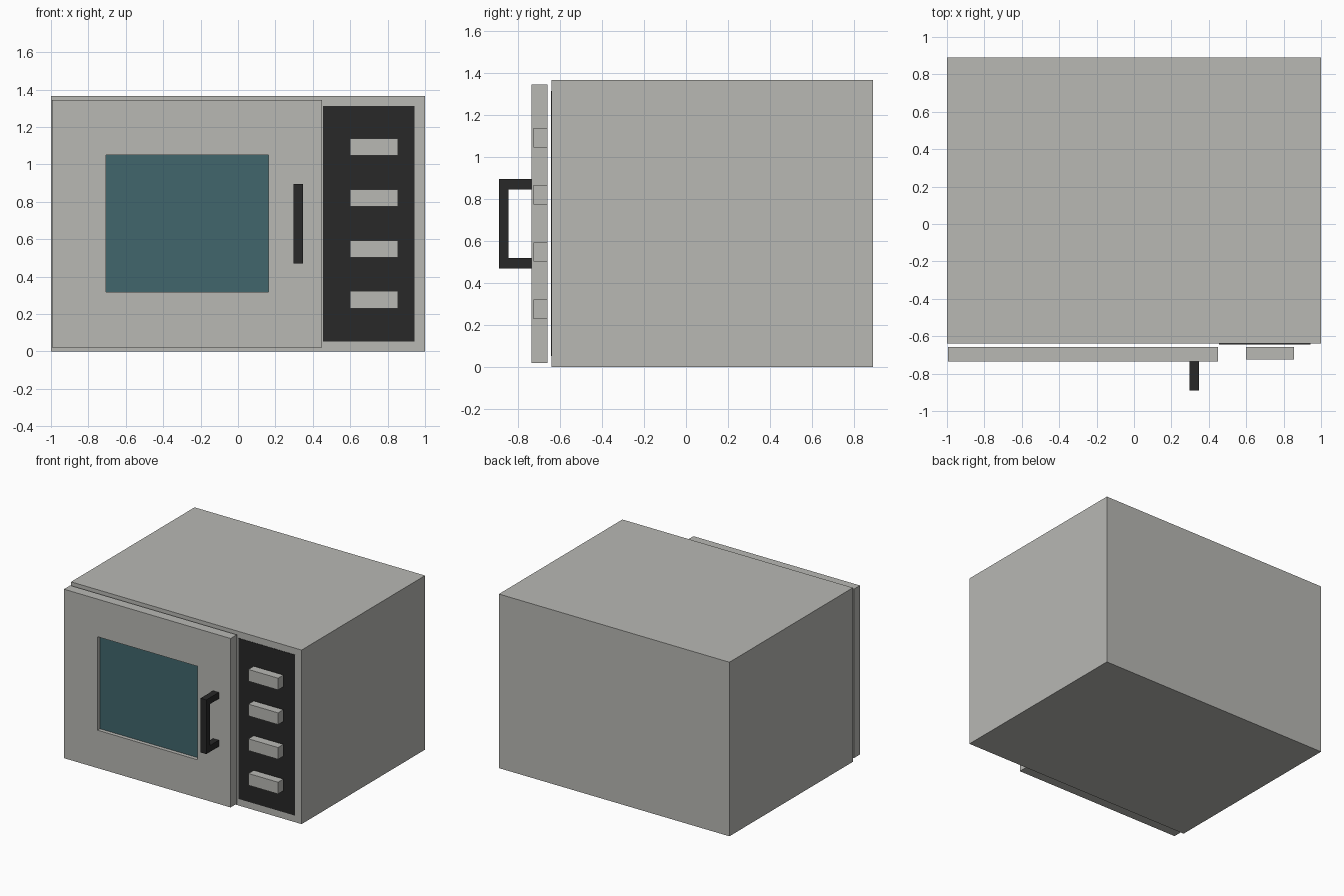
import bpy
import bmesh

if "Cube" in bpy.data.objects:
    bpy.data.objects.remove(bpy.data.objects["Cube"], do_unlink=True)


def material(name, rgb):
    m = bpy.data.materials.new(name)
    m.use_nodes = True
    color = (*rgb, 1)
    m.diffuse_color = color
    m.node_tree.nodes["Principled BSDF"].inputs["Base Color"].default_value = color
    return m


grey = material("warm grey casing", (0.48, 0.48, 0.455))
black = material("black trim", (0.021, 0.021, 0.021))
teal = material("teal glass", (0.053, 0.133, 0.15))


def finish(name, bm, mat):
    bmesh.ops.recalc_face_normals(bm, faces=bm.faces)
    mesh = bpy.data.meshes.new(name)
    bm.to_mesh(mesh)
    bm.free()
    mesh.materials.append(mat)
    obj = bpy.data.objects.new(name, mesh)
    bpy.context.collection.objects.link(obj)
    return obj


def box(name, x, y, z, mat):
    """Box spanning the (low, high) pairs x, y and z."""
    bm = bmesh.new()
    bmesh.ops.create_cube(bm, size=1)
    for v in bm.verts:
        v.co = [low + (high - low) * (c + 0.5)
                for c, (low, high) in zip(v.co, (x, y, z))]
    return finish(name, bm, mat)


def frame(name, x, y, z, hole_x, hole_z, mat):
    """Rectangular slab with a rectangular opening through y."""
    bm = bmesh.new()

    def loop(xs, zs, depth):
        corners = ((0, 0), (1, 0), (1, 1), (0, 1))
        return [bm.verts.new((xs[i], depth, zs[j])) for i, j in corners]

    loops = [loop(x, z, y[0]), loop(hole_x, hole_z, y[0]),
             loop(hole_x, hole_z, y[1]), loop(x, z, y[1])]
    for a, b in zip(loops, loops[1:] + loops[:1]):
        for i in range(4):
            j = (i + 1) % 4
            bm.faces.new((a[i], a[j], b[j], b[i]))
    return finish(name, bm, mat)


def extrude_side_profile(name, points, x, mat):
    """Extrude a y-z outline along x."""
    bm = bmesh.new()
    face = bm.faces.new([bm.verts.new((x[0], py, pz)) for py, pz in points])
    result = bmesh.ops.extrude_face_region(bm, geom=[face], use_keep_orig=True)
    moved = [g for g in result["geom"] if isinstance(g, bmesh.types.BMVert)]
    bmesh.ops.translate(bm, verts=moved, vec=(x[1] - x[0], 0, 0))
    return finish(name, bm, mat)


# Casing and control panel
box("casing", (-1, 1), (-0.64, 0.89), (0, 1.365), grey)
box("control_panel", (0.455, 0.943), (-0.643, -0.639), (0.053, 1.313), black)

# Door with a recessed window
window_x, window_z = (-0.705, 0.163), (0.317, 1.05)
frame("door", (-0.995, 0.45), (-0.735, -0.658), (0.02, 1.345),
      window_x, window_z, grey)
box("window_glass", window_x, (-0.705, -0.697), window_z, teal)

# Handle bracket
front, grip, back = -0.89, -0.843, -0.735
low, high, arm = 0.47, 0.895, 0.05
extrude_side_profile("door_handle", [
    (back, low), (front, low), (front, high), (back, high),
    (back, high - arm), (grip, high - arm),
    (grip, low + arm), (back, low + arm)], (0.298, 0.348), black)

# Row of buttons
for i in range(4):
    z = 0.23 + 0.272 * i
    box(f"button_{i + 1}", (0.598, 0.855), (-0.725, -0.658), (z, z + 0.092), grey)
